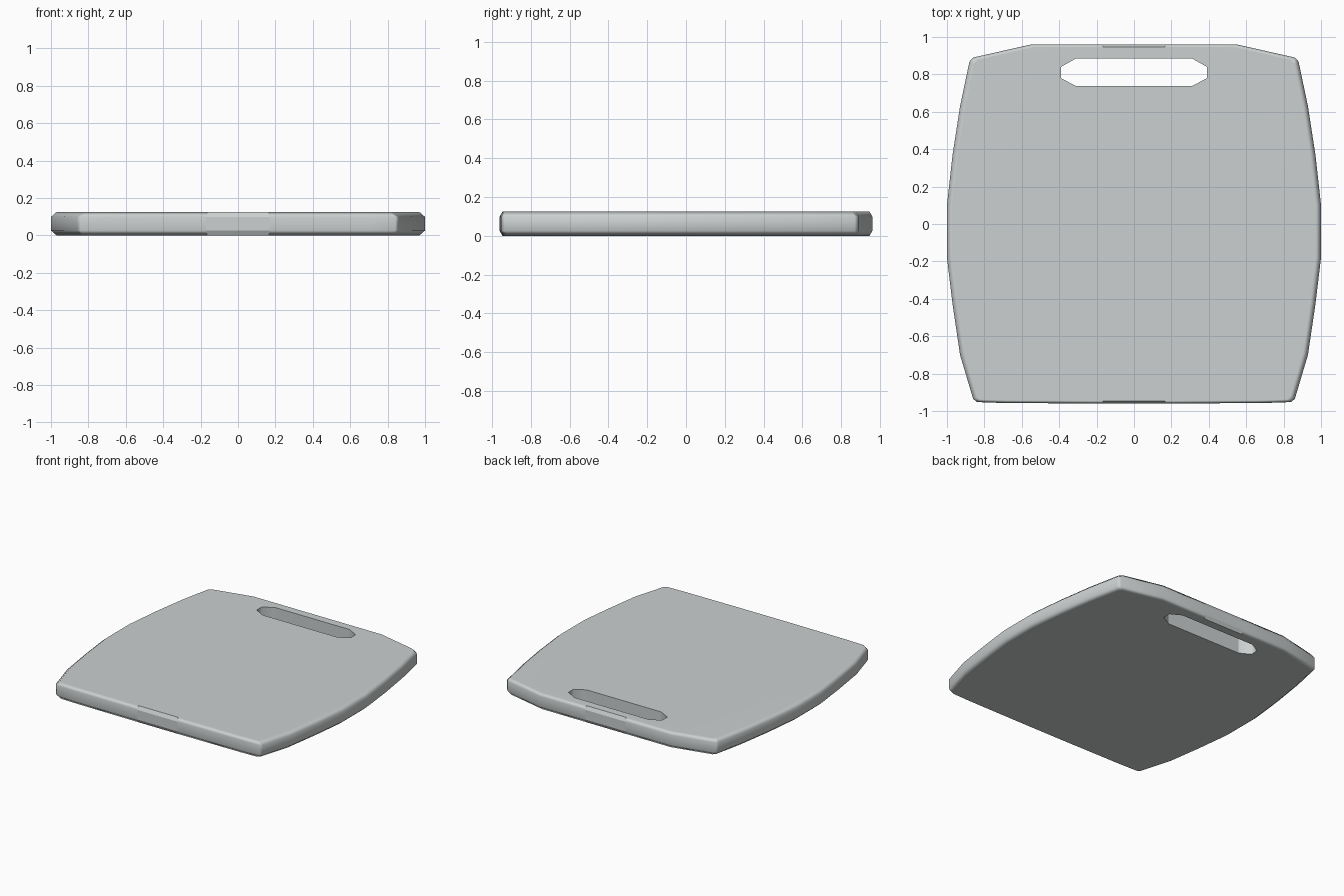
import bpy
import bmesh

if "Cube" in bpy.data.objects:
    bpy.data.objects.remove(bpy.data.objects["Cube"])

# Right half of the board outline and of the handle slot, back to front
OUTER = [(0, .96), (.17, .96), (.55, .96), (.86, .89), (.88, .868), (.93, .63),
         (.97, .37), (1, .10), (1, -.18), (.97, -.43), (.93, -.70),
         (.86, -.935), (.84, -.952), (.70, -.957), (.17, -.96), (0, -.96)]
SLOT = [(0, .885), (.31, .885), (.39, .84), (.39, .78), (.31, .737), (0, .737)]
# Edge profile: height, x scale, y scale
LEVELS = [(0, .97, .985), (.026, 1, 1), (.099, 1, 1), (.125, .97, .985)]

bm = bmesh.new()


def row(points, z, sx=1, sy=1):
    return [bm.verts.new((x * sx, y * sy, z)) for x, y in points]


def wall(a, b):
    for i in range(len(a) - 1):
        bm.faces.new((a[i], a[i + 1], b[i + 1], b[i]))


# Rounded rim, slot walls and the two flat faces of the right half
outer = [row(OUTER, z, sx, sy) for z, sx, sy in LEVELS]
for low, high in zip(outer, outer[1:]):
    wall(low, high)
slot = [row(SLOT, 0), row(SLOT, .125)]
wall(slot[0], slot[1])
for rim, hole in ((outer[0], slot[0]), (outer[-1], slot[1])):
    # back bridge, slot edge, front part and outer edge form one face
    bm.faces.new(rim + hole[::-1])

# Mirror to the left half and weld on the centre line
copy = bmesh.ops.duplicate(bm, geom=bm.verts[:] + bm.edges[:] + bm.faces[:])
for v in copy["geom"]:
    if isinstance(v, bmesh.types.BMVert):
        v.co.x *= -1
bmesh.ops.remove_doubles(bm, verts=bm.verts[:], dist=1e-5)
bmesh.ops.recalc_face_normals(bm, faces=bm.faces[:])

# Smooth rim, with crisp flat panels at front and back and a crisp slot
for f in bm.faces:
    f.smooth = True
    xs = [abs(v.co.x) for v in f.verts]
    c = f.calc_center_median()
    in_slot = max(xs) < .4 and .7 < c.y < .9 and abs(f.normal.z) < .1
    panel = max(xs) < .18 and abs(c.y) > .9
    if panel or (in_slot and min(xs) < .01):
        f.smooth = False
        for e in f.edges:
            if not all(abs(v.co.x) < 1e-4 for v in e.verts):
                e.smooth = False
    elif in_slot:
        for e in f.edges:
            if abs(e.verts[0].co.z - e.verts[1].co.z) < .01:
                e.smooth = False

mesh = bpy.data.meshes.new("cutting_board")
bm.to_mesh(mesh)
bm.free()
board = bpy.data.objects.new("cutting_board", mesh)
bpy.context.collection.objects.link(board)

# Keep the large faces flat while the rim shades round
mod = board.modifiers.new("flat_faces", 'WEIGHTED_NORMAL')
mod.mode = 'FACE_AREA'
mod.weight = 50
mod.keep_sharp = True

mat = bpy.data.materials.new("light_grey")
mat.diffuse_color = (.60, .63, .63, 1)
mat.use_nodes = True
mat.node_tree.nodes["Principled BSDF"].inputs["Base Color"].default_value = mat.diffuse_color
mesh.materials.append(mat)
